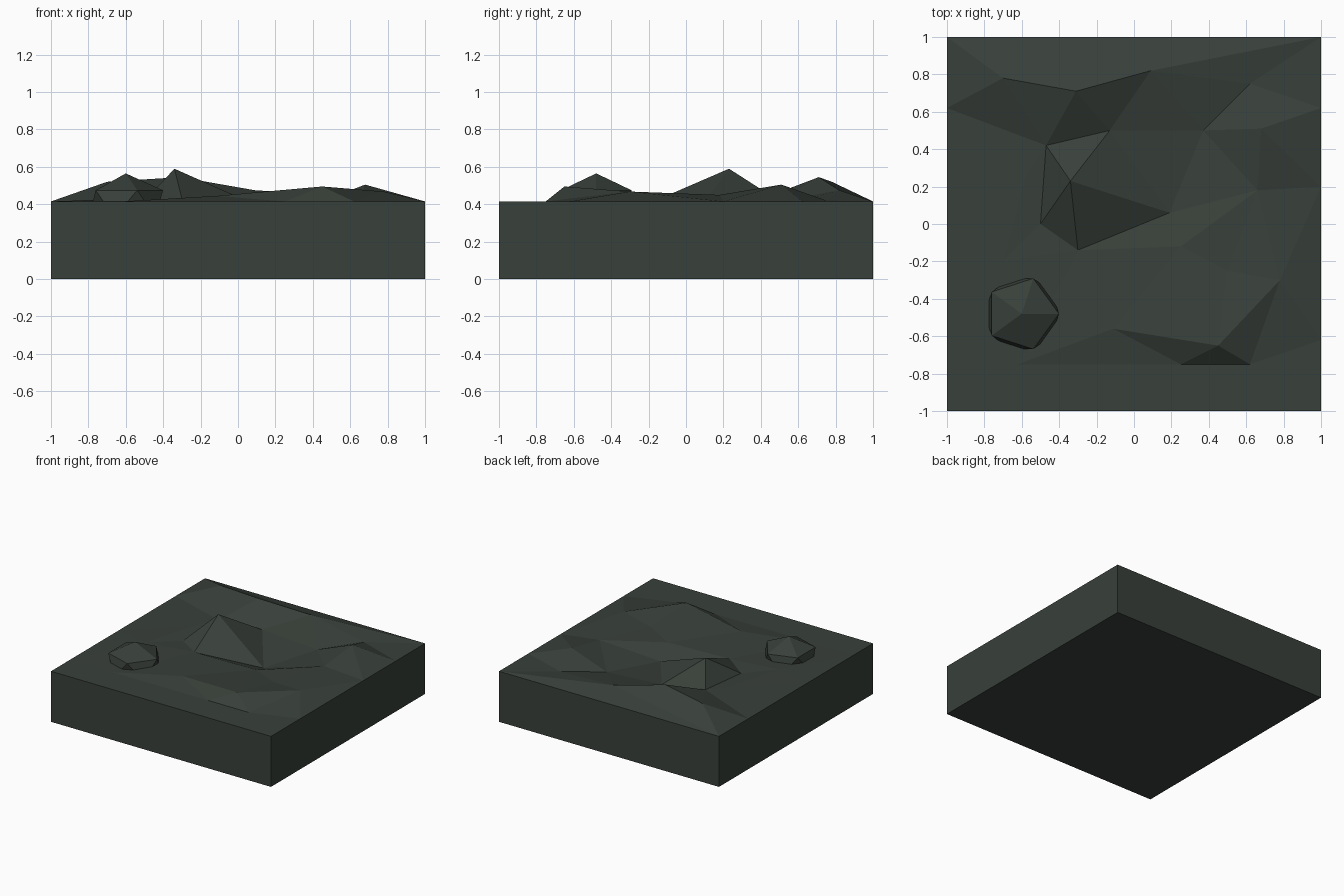
import bpy
import bmesh
from mathutils import Vector
from mathutils.geometry import delaunay_2d_cdt

cube = bpy.data.objects.get("Cube")
if cube:
    bpy.data.objects.remove(cube, do_unlink=True)

RIM = 0.415  # height of the flat rim around the terrain


def make_material(name, colour):
    mat = bpy.data.materials.new(name)
    mat.use_nodes = True
    mat.diffuse_color = colour
    mat.node_tree.nodes["Principled BSDF"].inputs["Base Color"].default_value = colour
    return mat


def make_object(name, bm, mat):
    bmesh.ops.recalc_face_normals(bm, faces=bm.faces)
    mesh = bpy.data.meshes.new(name)
    bm.to_mesh(mesh)
    bm.free()
    mesh.materials.append(mat)
    obj = bpy.data.objects.new(name, mesh)
    bpy.context.collection.objects.link(obj)
    return obj


stone = make_material("dark_green_stone", (0.04, 0.051, 0.042, 1))

# Landmarks of the terrain: position and height
points = {
    "front_left": (-1, -1, RIM), "front_right": (1, -1, RIM),
    "back_right": (1, 1, RIM), "back_left": (-1, 1, RIM),
    "left_front": (-1, -.75, RIM), "left_mid": (-1, -.12, RIM), "left_back": (-1, .62, RIM),
    "right_front": (1, -.62, RIM), "right_mid": (1, -.28, RIM),
    "right_inner": (1, .2, RIM), "right_back": (1, .62, RIM),
    # central peak
    "peak": (-.34, .23, .59), "peak_foot": (-.3, -.14, .43), "basin": (.19, .06, .355),
    "saddle": (-.13, .5, .417), "peak_back": (-.47, .42, .435), "peak_side": (-.5, 0, .418),
    # back ridge
    "ridge_left": (-.7, .78, .52), "ridge_mid": (-.31, .71, .545),
    "ridge_right": (.09, .82, .475), "ridge_end": (.62, .75, .42), "hollow": (.37, .5, .387),
    # right hill
    "hill": (.68, .51, .505), "hill_foot": (.66, .18, .45),
    # front mound
    "mound": (.45, -.65, .495), "mound_back": (.78, -.3, .468),
    "mound_left": (.25, -.75, RIM), "mound_right": (.62, -.75, RIM),
    # gentle ground
    "ground_front": (-.11, -.56, .445), "ground_mid": (.25, -.12, .425),
    "ground_right": (.5, -.25, .44), "ground_left": (-.62, -.75, RIM),
    "ground_side": (-.58, .25, .425), "ground_rock": (-.7, -.2, .425),
}

# Creases that must appear in the triangulation
chains = [
    "peak_side peak_back peak peak_foot basin peak saddle peak_back ridge_mid saddle ridge_right",
    "ridge_left ridge_mid ridge_right ridge_end hill hollow ridge_end",
    "ridge_right hollow saddle basin hollow hill_foot hill",
    "mound_left mound mound_right mound_left",
    "mound mound_back mound_right",
    "mound ground_front peak_foot peak_side",
    "ground_front mound_left", "ground_front ground_left left_front",
    "peak_foot ground_mid basin hill_foot ground_mid",
    "back_left ridge_left left_back", "back_right ridge_end right_back",
]

# Terrain block: triangulated top, walls pulled down from its outline
names = list(points)
edges = []
for chain in chains:
    ids = [names.index(n) for n in chain.split()]
    edges += list(zip(ids, ids[1:]))
flat = [Vector(p[:2]) for p in points.values()]
verts, _, faces, origins, _, _ = delaunay_2d_cdt(flat, edges, [], 0, 1e-5)

heights = [p[2] for p in points.values()]
bm = bmesh.new()
top = []
for co, source in zip(verts, origins):
    z = heights[source[0]] if source else RIM
    top.append(bm.verts.new((co.x, co.y, z)))
for face in faces:
    bm.faces.new([top[i] for i in face])
outline = [e for e in bm.edges if e.is_boundary]
walls = bmesh.ops.extrude_edge_only(bm, edges=outline)["geom"]
for item in walls:
    if isinstance(item, bmesh.types.BMVert):
        item.co.z = 0
bmesh.ops.holes_fill(bm, edges=[e for e in bm.edges if e.is_boundary], sides=0)
make_object("terrain_block", bm, stone)

# Faceted boulder half sunk into the ground
bm = bmesh.new()
bmesh.ops.create_icosphere(bm, subdivisions=1, radius=1)
bmesh.ops.scale(bm, vec=(.222, .222, .163), verts=bm.verts)
bmesh.ops.translate(bm, vec=(-.6, -.48, .402), verts=bm.verts)
make_object("boulder", bm, stone)
